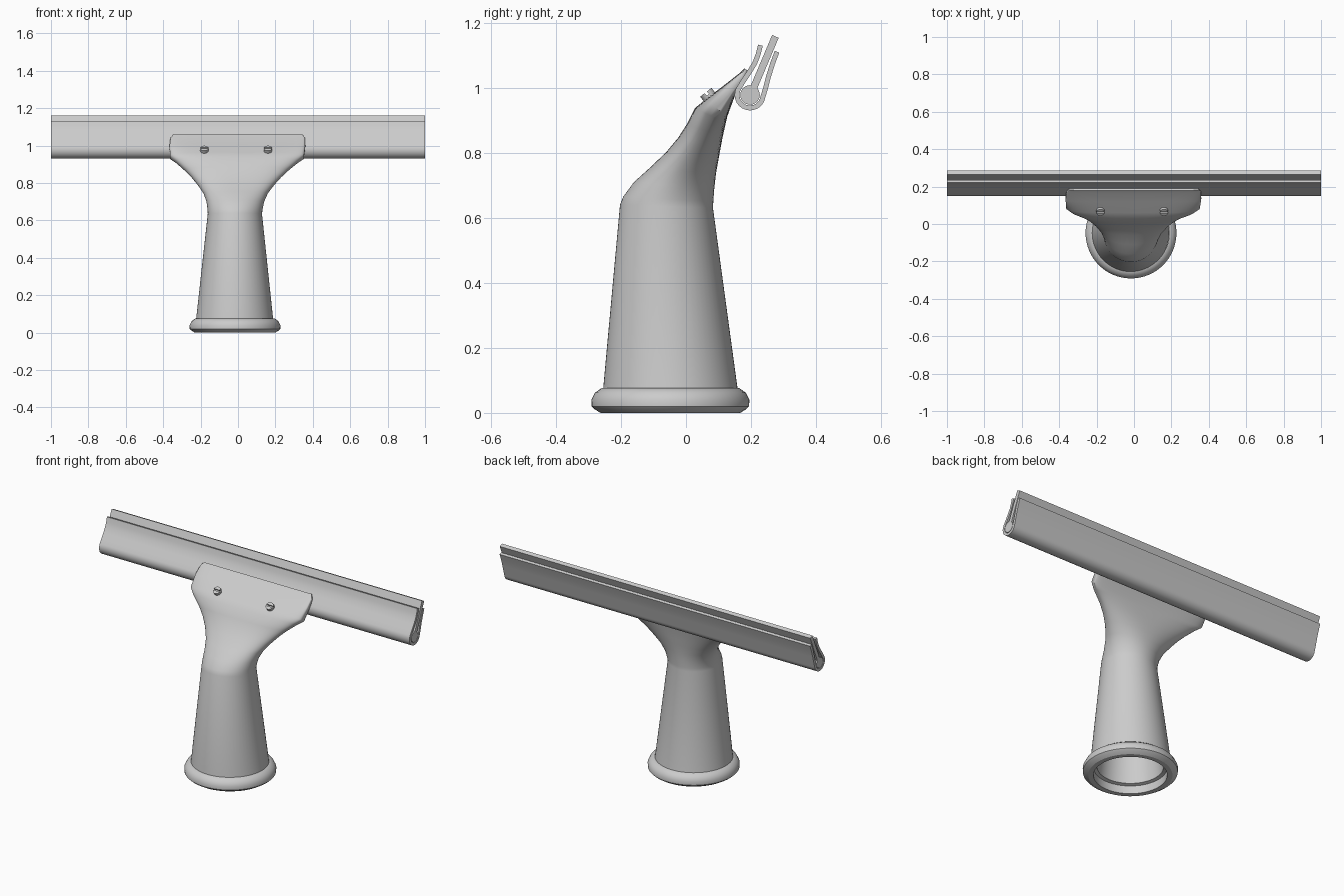
import bpy, bmesh, math
from mathutils import Vector, Matrix

if "Cube" in bpy.data.objects:
    bpy.data.objects.remove(bpy.data.objects["Cube"])

metal = bpy.data.materials.new("light grey")
metal.use_nodes = True
GREY = (0.6, 0.6, 0.6, 1)
metal.diffuse_color = GREY
metal.node_tree.nodes["Principled BSDF"].inputs["Base Color"].default_value = GREY


def finish(name, bm, angle=30):
    bmesh.ops.recalc_face_normals(bm, faces=bm.faces)
    mesh = bpy.data.meshes.new(name)
    bm.to_mesh(mesh)
    bm.free()
    mesh.materials.append(metal)
    ob = bpy.data.objects.new(name, mesh)
    bpy.context.collection.objects.link(ob)
    bpy.ops.object.select_all(action='DESELECT')
    ob.select_set(True)
    bpy.context.view_layer.objects.active = ob
    bpy.ops.object.shade_smooth_by_angle(angle=math.radians(angle))
    return ob


def bridge(bm, rings):
    for a, b in zip(rings, rings[1:]):
        n = len(a)
        for i in range(n):
            j = (i + 1) % n
            bm.faces.new((a[i], a[j], b[j], b[i]))


def prism(bm, outline, x0, x1):
    """Extrude a closed (y, z) outline along x."""
    rings = [[bm.verts.new((x, y, z)) for y, z in outline] for x in (x0, x1)]
    bridge(bm, rings)
    for r in rings:
        bm.faces.new(r)


def ribbon(path, width):
    """Closed outline of constant width around an open path."""
    pts = [Vector(p) for p in path]
    left, right = [], []
    for i, p in enumerate(pts):
        t = (pts[min(i + 1, len(pts) - 1)] - pts[max(i - 1, 0)]).normalized()
        n = Vector((-t.y, t.x)) * width / 2
        left.append(p + n)
        right.append(p - n)
    return left + right[::-1]


def arc(cy, cz, r, a0, a1, n):
    return [(cy + r * math.cos(math.radians(a0 + (a1 - a0) * i / n)),
             cz + r * math.sin(math.radians(a0 + (a1 - a0) * i / n))) for i in range(n + 1)]


# Handle: rings between a front and a back point, with half width and squareness
SEG = 64
sections = [
    (-0.255, 0.072, 0.159, 0.072, 0.206, 2),
    (-0.203, 0.640, 0.083, 0.630, 0.145, 2),
    (-0.193, 0.665, 0.084, 0.650, 0.147, 2),
    (-0.160, 0.710, 0.087, 0.690, 0.154, 2),
    (-0.110, 0.755, 0.092, 0.735, 0.172, 2.1),
    (-0.060, 0.803, 0.100, 0.780, 0.206, 2.2),
    (-0.025, 0.845, 0.107, 0.818, 0.240, 2.3),
    (0.002, 0.887, 0.113, 0.850, 0.277, 2.5),
    (0.028, 0.938, 0.122, 0.890, 0.328, 3),
    (0.060, 0.964, 0.127, 0.912, 0.358, 4),
    (0.120, 1.010, 0.152, 0.980, 0.363, 6),
    (0.166, 1.046, 0.180, 1.025, 0.360, 8),
    (0.180, 1.060, 0.190, 1.052, 0.346, 8),
]
bm = bmesh.new()
rings = []
for yf, zf, yb, zb, w, n in sections:
    front, back = Vector((0, yf, zf)), Vector((0, yb, zb))
    mid, half = (front + back) / 2, (back - front) / 2
    ring = []
    for i in range(SEG):
        c, s = math.cos(math.tau * i / SEG), math.sin(math.tau * i / SEG)
        px = math.copysign(abs(c) ** (2 / n), c)
        py = math.copysign(abs(s) ** (2 / n), s)
        x = -0.018 + 0.015 * max(0, mid.z - 0.6) / 0.4 + w * px
        ring.append(bm.verts.new(mid + half * py + Vector((x, 0, 0))))
    rings.append(ring)
bridge(bm, rings)
bm.faces.new(rings[-1])
finish("handle", bm, 40)

# Collar with the hollow pole socket
profile = [(0.205, 0.077), (0.212, 0.076), (0.232, 0.062), (0.243, 0.040),
           (0.242, 0.020), (0.234, 0.012), (0.215, 0.000), (0.188, 0.000),
           (0.188, 0.045), (0.170, 0.050), (0.115, 0.600), (0.002, 0.600)]
bm = bmesh.new()
rings = [[bm.verts.new((-0.016 + r * math.cos(math.tau * i / SEG),
                        -0.048 + r * math.sin(math.tau * i / SEG), z)) for i in range(SEG)]
         for r, z in profile]
bridge(bm, rings)
bm.faces.new(rings[-1])
finish("collar_socket", bm)

# Channel: a bent sheet that wraps the rubber bead
CY, CZ = 0.197, 0.978
bm = bmesh.new()
path = [(0.229, 1.131), (0.222, 1.103), (0.212, 1.077), (0.196, 1.050), (0.176, 1.020)]
path += arc(CY, CZ, 0.040, 150, 350, 20)
path += [(0.245, 1.000), (0.254, 1.035), (0.266, 1.074), (0.280, 1.111)]
prism(bm, ribbon(path, 0.015), -1, 1)
finish("channel", bm)

# Rubber: round bead and flat blade
bm = bmesh.new()
prism(bm, arc(CY, CZ, 0.030, 0, 345, 23), -1, 1)
prism(bm, ribbon([(0.206, 0.995), (0.275, 1.158)], 0.022), -1, 1)
finish("rubber_blade", bm)

# Slotted screws on the sloping plate
tilt = Matrix.Rotation(math.atan2(0.61, 0.79), 4, 'X')
for side, x in (("right", -0.18), ("left", 0.16)):
    bm = bmesh.new()
    bmesh.ops.create_cone(bm, cap_ends=True, segments=24, radius1=0.022, radius2=0.022,
                          depth=0.016)
    for turn in (0, math.pi):
        half = arc(0, 0, 0.022, 12, 168, 12)
        spin = Matrix.Rotation(turn, 3, 'Z')
        rings = [[bm.verts.new(spin @ Vector((a, b, z))) for a, b in half]
                 for z in (0.006, 0.018)]
        bridge(bm, rings)
        for r in rings:
            bm.faces.new(r)
    bm.transform(Matrix.Translation((x, 0.072, 0.972)) @ tilt)
    finish(side + "_screw", bm)
